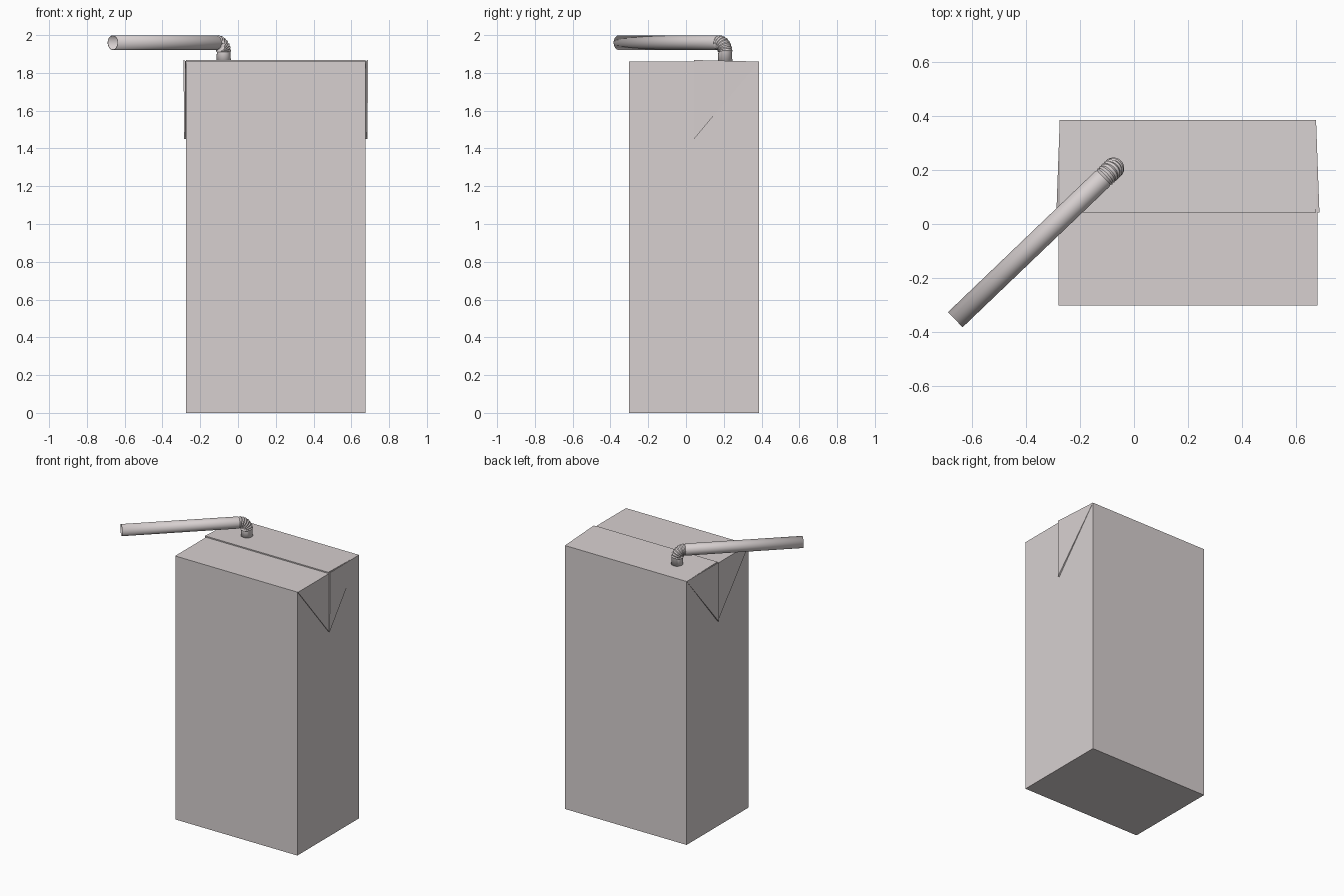
import bpy, bmesh, math
from mathutils import Vector

cube = bpy.data.objects.get("Cube")
if cube:
    bpy.data.objects.remove(cube, do_unlink=True)

# Single pale carton colour
card = bpy.data.materials.new("pale_warm_grey")
card.use_nodes = True
colour = (0.68, 0.63, 0.63, 1)
card.diffuse_color = colour
card.node_tree.nodes["Principled BSDF"].inputs["Base Color"].default_value = colour


def add_object(name, bm):
    bmesh.ops.recalc_face_normals(bm, faces=bm.faces)
    mesh = bpy.data.meshes.new(name)
    bm.to_mesh(mesh)
    bm.free()
    mesh.materials.append(card)
    obj = bpy.data.objects.new(name, mesh)
    bpy.context.collection.objects.link(obj)
    return obj


def hull(name, points):
    """Convex solid around a few corner points."""
    bm = bmesh.new()
    for p in points:
        bm.verts.new(p)
    result = bmesh.ops.convex_hull(bm, input=bm.verts)
    loose = [g for g in result["geom_interior"] if isinstance(g, bmesh.types.BMVert)]
    bmesh.ops.delete(bm, geom=loose, context="VERTS")
    bmesh.ops.dissolve_limit(bm, angle_limit=0.001, verts=bm.verts, edges=bm.edges)
    return add_object(name, bm)


MID_X, HALF_W = 0.2, 0.475
FRONT, SEAM, BACK = -0.302, 0.043, 0.386
TOP, TIP = 1.86, 1.45
left, right = MID_X - HALF_W, MID_X + HALF_W

# Carton body
hull("carton_body", [(x, y, z) for x in (left, right)
                     for y in (FRONT, BACK) for z in (0, TOP)])

# Rear top panel, lifted along the seam
hull("rear_top_panel", [(x, y, z) for x in (left, right)
                        for y, z in ((SEAM, TOP - 0.005), (SEAM, TOP + 0.008),
                                     (BACK, TOP - 0.005), (BACK, TOP))])

# Folded triangular ears: flat front half, flared rear half
for side, label in ((1, "left"), (-1, "right")):
    def at(out, y, z):
        return (MID_X + side * (HALF_W + out), y, z)
    front = ((FRONT, TOP), (SEAM, TOP), (SEAM, TIP))
    hull(f"{label}_ear_front", [at(o, y, z) for o in (-0.003, 0.005) for y, z in front])
    rear_inner = [at(-0.003, y, z) for y, z in
                  ((SEAM, TOP), (SEAM, TIP), (BACK, TOP))]
    rear_outer = [at(0.013, SEAM, TOP + 0.008), at(0.011, SEAM, TIP),
                  at(0.0005, BACK, TOP)]
    hull(f"{label}_ear_rear", rear_inner + rear_outer)

# Bendy straw: short stub, ribbed elbow, long level arm
base = Vector((-0.076, 0.207, 0))
heading = Vector((-0.587, -0.562, 0))
reach = heading.length
heading.normalize()
up = Vector((0, 0, 1))
across = heading.cross(up)
RADIUS, BEND, LEVEL, STEPS, SIDES = 0.039, 0.05, 1.96, 14, 32

stations = [(base + up * (TOP - 0.01), 0, RADIUS)]
for i in range(STEPS + 1):
    t = math.pi / 2 * i / STEPS
    centre = (base + heading * BEND * (1 - math.cos(t))
              + up * (LEVEL - BEND + BEND * math.sin(t)))
    stations.append((centre, t, 0.04 if i % 2 else 0.036))
arm_start = base + heading * (BEND + 0.008) + up * LEVEL
stations.append((arm_start, math.pi / 2, RADIUS))
stations.append((base + heading * reach + up * LEVEL, math.pi / 2, RADIUS))

bm = bmesh.new()
rings = []
for centre, t, radius in stations:
    normal = heading * math.cos(t) - up * math.sin(t)
    ring = []
    for k in range(SIDES):
        a = math.tau * k / SIDES
        ring.append(bm.verts.new(centre + radius * (normal * math.cos(a) + across * math.sin(a))))
    rings.append(ring)
for lower, upper in zip(rings, rings[1:]):
    for k in range(SIDES):
        n = (k + 1) % SIDES
        bm.faces.new((lower[k], lower[n], upper[n], upper[k]))
straw = add_object("bendy_straw", bm)
wall = straw.modifiers.new("wall", "SOLIDIFY")
wall.thickness = 0.003
wall.offset = -1

bpy.ops.object.select_all(action="DESELECT")
straw.select_set(True)
bpy.context.view_layer.objects.active = straw
bpy.ops.object.shade_smooth_by_angle(angle=math.radians(35))
